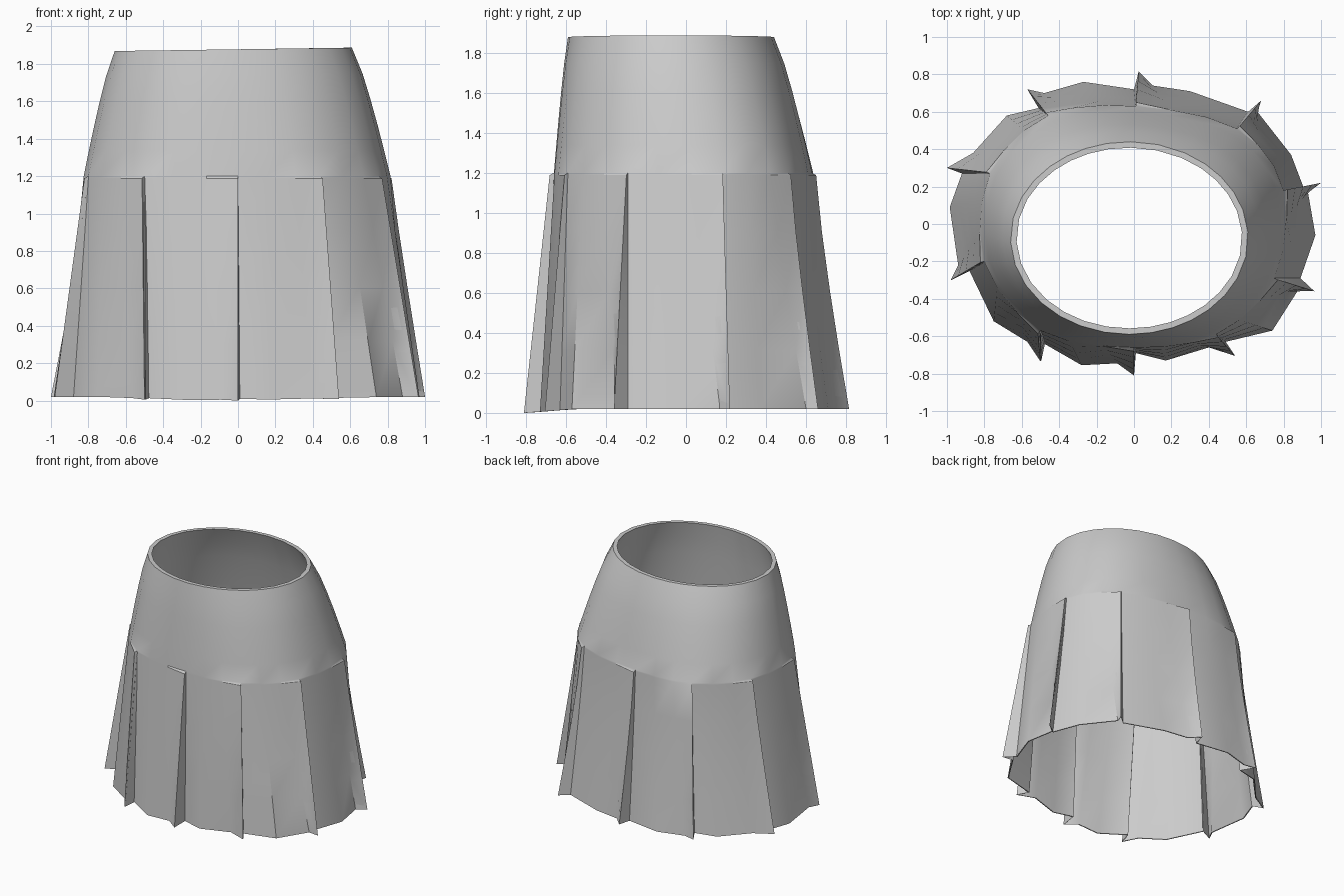
import bpy, bmesh, math
from mathutils import Vector
from mathutils.geometry import interpolate_bezier

if "Cube" in bpy.data.objects:
    bpy.data.objects.remove(bpy.data.objects["Cube"])

# Hip seams, one per pleat, counter-clockwise from the back
SEAMS = [(0.01, 0.63), (-0.46, 0.58), (-0.77, 0.27), (-0.80, -0.20), (-0.50, -0.57),
         (0.0, -0.66), (0.44, -0.59), (0.75, -0.29), (0.80, 0.18), (0.55, 0.51)]
# Hem of each panel: start, two middle points, flared tip
HEM = [[(0.0, 0.72), (-0.27, 0.76), (-0.48, 0.70), (-0.57, 0.72)],
       [(-0.51, 0.62), (-0.68, 0.58), (-0.86, 0.38), (-1.0, 0.30)],
       [(-0.92, 0.27), (-0.985, 0.09), (-0.94, -0.22), (-0.98, -0.30)],
       [(-0.88, -0.25), (-0.75, -0.52), (-0.57, -0.63), (-0.50, -0.735)],
       [(-0.48, -0.64), (-0.28, -0.755), (-0.09, -0.745), (0.0, -0.81)],
       [(0.01, -0.69), (0.17, -0.73), (0.40, -0.66), (0.54, -0.705)],
       [(0.49, -0.63), (0.74, -0.57), (0.88, -0.35), (0.965, -0.36)],
       [(0.89, -0.29), (0.97, -0.06), (0.93, 0.17), (1.0, 0.22)],
       [(0.92, 0.16), (0.84, 0.37), (0.66, 0.60), (0.68, 0.66)],
       [(0.61, 0.60), (0.30, 0.71), (0.10, 0.74), (0.025, 0.815)]]
HIP_Z = 1.2
N = len(SEAMS)


def hip_ring():
    """Smooth closed curve through the seams, four points per panel."""
    pts = []
    for i in range(N):
        p0, p1, p2, p3 = (Vector(SEAMS[(i + k) % N]) for k in (-1, 0, 1, 2))
        pts += interpolate_bezier(p1, p1 + (p2 - p0) / 6, p2 - (p3 - p1) / 6, p2, 4)
    return [Vector(p).to_2d() for p in pts]


hip = hip_ring()
hem = [Vector(p) for panel in HEM for p in panel]


def waist_point(p):
    a = math.atan2((p.y + 0.015) / 0.645, p.x / 0.81)
    return Vector((-0.025 + 0.635 * math.cos(a), -0.075 + 0.515 * math.sin(a)))


def shell_row(s):
    """s from 0 (waist) to 1 (hip) to 2 (hem)."""
    row = []
    for j, h in enumerate(hip):
        if s <= 1:
            w = waist_point(h)
            p = w.lerp(h, s ** 0.8)
            top = 1.878 + 0.014 * w.x
            z = top + (HIP_Z - top) * s
        else:
            t = s - 1
            p = h.lerp(hem[j], t ** (1 + 0.35 * max(0, h.y)))
            if j % 4 == 3:      # the outer pleat edge stands off the panel below
                p += h.normalized() * 0.02 * (1 - t)
            low = 0.02 * min(1, max(0, (hem[j].y + 0.8) / 0.25))
            z = HIP_Z + (low - HIP_Z) * t
        row.append(Vector((p.x, p.y, z)))
    return row


def inset(row, d):
    """Move a row towards the middle for the lining."""
    return [p - Vector((p.x, p.y + 0.06, 0)).normalized() * d for p in row]


# Skirt: outer cloth from hem to waist, waistband rim, then lining back down
levels = [2, 1.75, 1.5, 1.25, 1.01, 1, 0.8, 0.6, 0.4, 0.2, 0]
rows = [shell_row(s) for s in levels]
rows += [inset(shell_row(s), 0.032 - 0.012 * s) for s in reversed(levels)]

bm = bmesh.new()
rings = [[bm.verts.new(p) for p in row] for row in rows]
count = len(hip)
for a, b in zip(rings, rings[1:] + rings[:1]):
    for j in range(count):
        k = (j + 1) % count
        bm.faces.new((a[j], a[k], b[k], b[j]))
bmesh.ops.remove_doubles(bm, verts=bm.verts, dist=0.0005)
bmesh.ops.recalc_face_normals(bm, faces=bm.faces)
mesh = bpy.data.meshes.new("pleated_skirt")
bm.to_mesh(mesh)
bm.free()

skirt = bpy.data.objects.new("pleated_skirt", mesh)
bpy.context.collection.objects.link(skirt)
cloth = bpy.data.materials.new("grey_cloth")
cloth.diffuse_color = (0.6, 0.6, 0.6, 1)
cloth.use_nodes = True
cloth.node_tree.nodes["Principled BSDF"].inputs["Base Color"].default_value = cloth.diffuse_color
mesh.materials.append(cloth)

bpy.context.view_layer.objects.active = skirt
skirt.select_set(True)
bpy.ops.object.shade_smooth_by_angle(angle=math.radians(35))
